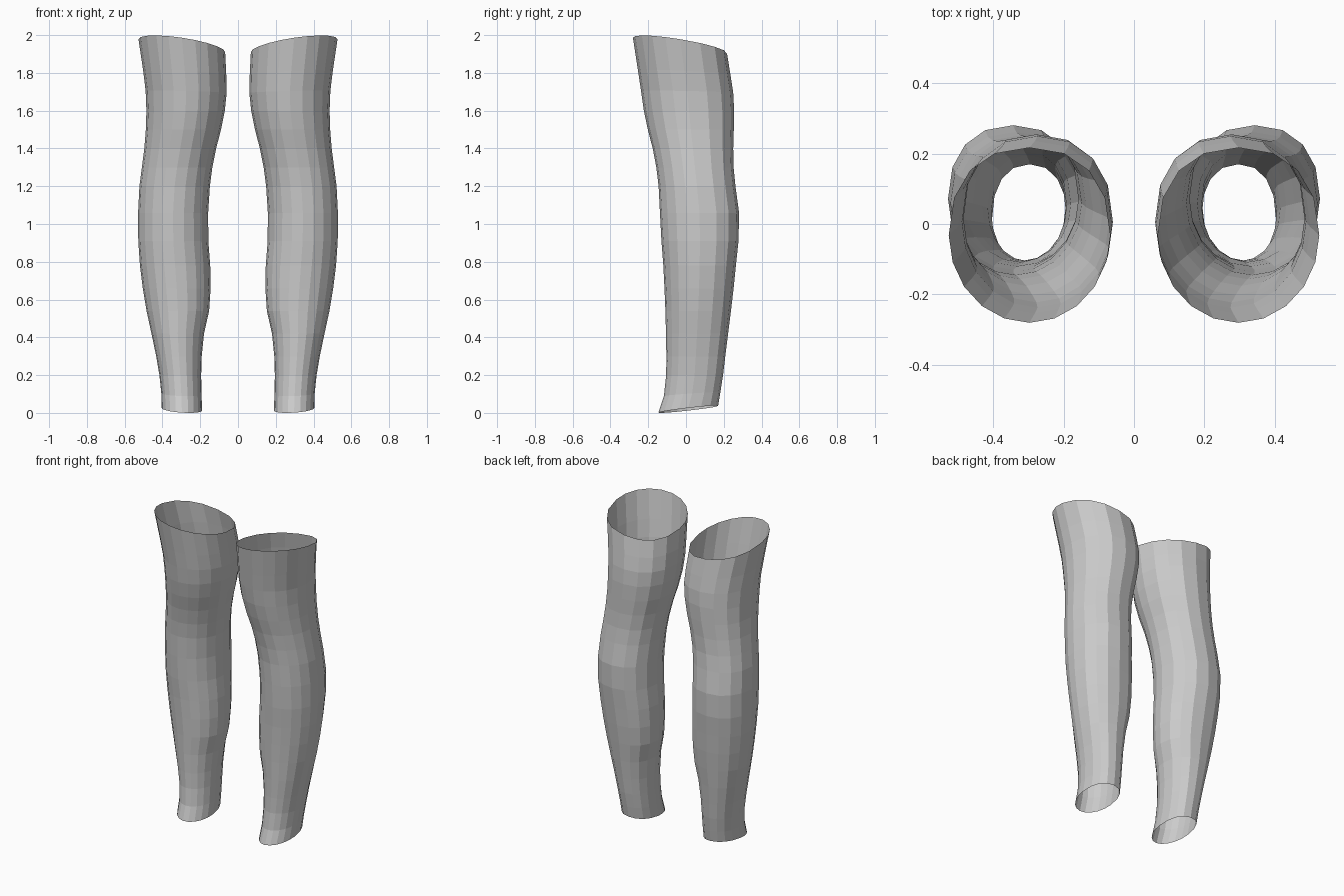
import bpy, bmesh
from math import sin, cos, pi, copysign

# Leg cross-sections: height, inner x, outer x, front y, back y, rise to outside, rise to front
RINGS = [
    (0.020, 0.190, 0.404, -0.146, 0.170, 0.007, -0.018),
    (0.100, 0.193, 0.406, -0.117, 0.182, 0.004, -0.010),
    (0.200, 0.195, 0.416, -0.105, 0.196, 0, 0),
    (0.300, 0.192, 0.433, -0.104, 0.208, 0, 0),
    (0.420, 0.180, 0.458, -0.106, 0.223, 0, 0),
    (0.540, 0.153, 0.484, -0.109, 0.238, 0, 0),
    (0.660, 0.145, 0.504, -0.114, 0.252, 0, 0),
    (0.780, 0.147, 0.519, -0.120, 0.264, 0, 0),
    (0.910, 0.157, 0.528, -0.130, 0.278, 0, 0),
    (1.060, 0.158, 0.529, -0.138, 0.281, 0, 0),
    (1.200, 0.149, 0.522, -0.145, 0.262, 0, 0),
    (1.300, 0.136, 0.509, -0.157, 0.252, 0, 0),
    (1.400, 0.116, 0.496, -0.176, 0.250, 0, 0),
    (1.500, 0.090, 0.488, -0.202, 0.253, 0, 0),
    (1.600, 0.070, 0.485, -0.223, 0.255, 0, 0),
    (1.700, 0.060, 0.489, -0.238, 0.250, 0.005, 0.005),
    (1.800, 0.062, 0.502, -0.254, 0.236, 0.012, 0.012),
    (1.945, 0.068, 0.527, -0.281, 0.217, 0.034, 0.042),
]
# Finer facets on the front half, coarser on the back
ANGLES = [pi + pi * i / 10 for i in range(10)] + [pi * i / 8 for i in range(8)]


def spow(v, p):
    return copysign(abs(v) ** p, v)


def ring_point(ring, a):
    z, xi, xo, yf, yb, tilt_out, tilt_front = ring
    p = 1.0 if sin(a) < 0 else 0.88       # squarer behind
    u, v = spow(cos(a), p), spow(sin(a), p)
    return ((xi + xo) / 2 + (xo - xi) / 2 * u,
            (yf + yb) / 2 + (yb - yf) / 2 * v,
            z + tilt_out * u - tilt_front * v)


# Open tube lofted through the rings
bm = bmesh.new()
loops = [[bm.verts.new(ring_point(r, a)) for a in ANGLES] for r in RINGS]
n = len(ANGLES)
for lo, hi in zip(loops, loops[1:]):
    for i in range(n):
        j = (i + 1) % n
        bm.faces.new((lo[i], lo[j], hi[j], hi[i]))
low = min(v.co.z for v in bm.verts)
bmesh.ops.translate(bm, verts=bm.verts, vec=(0, 0, -low))
mesh = bpy.data.meshes.new("stockings")
bm.to_mesh(mesh)
bm.free()
stockings = bpy.data.objects.new("stockings", mesh)
bpy.context.collection.objects.link(stockings)

# Mirrored second leg
mirror = stockings.modifiers.new("other_leg", 'MIRROR')
mirror.use_axis[0] = True
mirror.use_mirror_merge = False
